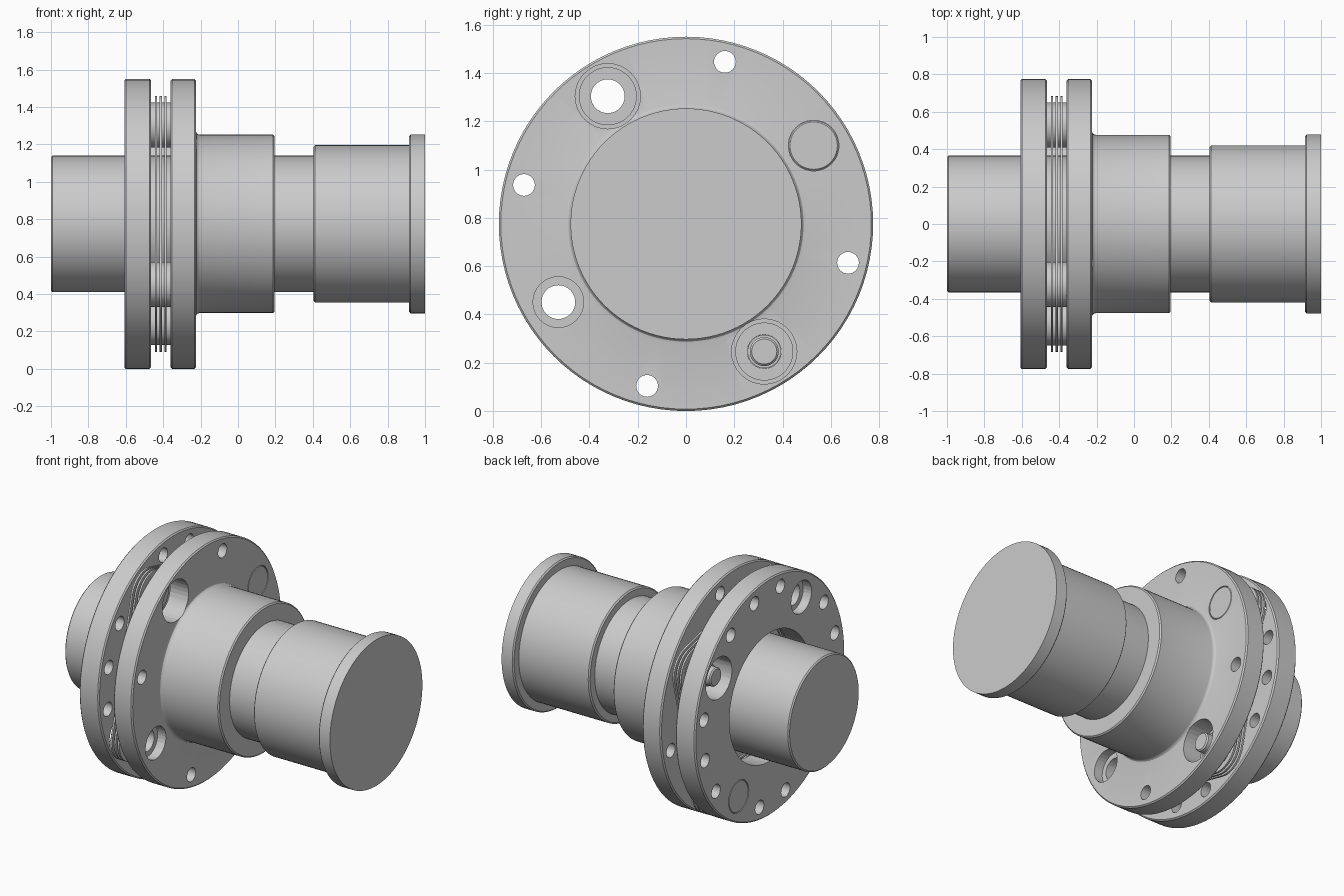
import bpy, bmesh
from math import sin, cos, pi, radians, sqrt

if "Cube" in bpy.data.objects:
    bpy.data.objects.remove(bpy.data.objects["Cube"])

CZ = 0.775                      # height of the main axis (runs along x)
BOLT_R, HOLE_R = 0.62, 0.69     # pitch radii of bolts and small holes
BOLTS = [31.5 + 90 * i for i in range(4)]
XA0, XA1 = -0.608, -0.465       # coupling flange
XB0, XB1 = -0.36, -0.225        # hub flange


def polar(r, deg):
    return r * cos(radians(deg)), r * sin(radians(deg))


def lathe(bm, prof, at=(0, 0), seg=96, closed=False):
    """Revolve (x, radius) points about an x-parallel axis."""
    rings = []
    for x, r in prof:
        n = 1 if r == 0 else seg
        rings.append([bm.verts.new((x, at[0] + r * cos(2 * pi * i / seg),
                                    CZ + at[1] + r * sin(2 * pi * i / seg))) for i in range(n)])
    pairs = list(zip(rings, rings[1:]))
    if closed:
        pairs.append((rings[-1], rings[0]))
    for a, b in pairs:
        for i in range(seg):
            j = (i + 1) % seg
            if len(a) == 1:
                bm.faces.new((a[0], b[i], b[j]))
            elif len(b) == 1:
                bm.faces.new((a[i], b[0], a[j]))
            else:
                bm.faces.new((a[i], b[i], b[j], a[j]))


def finish(bm, name):
    bmesh.ops.recalc_face_normals(bm, faces=bm.faces[:])
    me = bpy.data.meshes.new(name)
    bm.to_mesh(me)
    bm.free()
    ob = bpy.data.objects.new(name, me)
    bpy.context.collection.objects.link(ob)
    return ob


def smooth(ob):
    bpy.ops.object.select_all(action='DESELECT')
    bpy.context.view_layer.objects.active = ob
    ob.select_set(True)
    bpy.ops.object.shade_smooth_by_angle(angle=radians(30))


def turned(name, prof, at=(0, 0), seg=96, closed=False):
    bm = bmesh.new()
    lathe(bm, prof, at, seg, closed)
    ob = finish(bm, name)
    smooth(ob)
    return ob


def cut(ob, cutters):
    """Drill a list of (profile, centre) shapes out of an object."""
    bm = bmesh.new()
    for prof, at in cutters:
        lathe(bm, prof, at, 32)
    tool = finish(bm, "cutter")
    tool.hide_render = True
    mod = ob.modifiers.new("holes", 'BOOLEAN')
    mod.operation, mod.solver, mod.object = 'DIFFERENCE', 'EXACT', tool
    bpy.context.view_layer.objects.active = ob
    bpy.ops.object.modifier_apply(modifier=mod.name)
    bpy.data.objects.remove(tool)
    smooth(ob)


def drill(x0, x1, r):
    return [(x0, 0), (x0, r), (x1, r), (x1, 0)]


def counterbore(xface, xback, depth_x):
    return [(xface, 0), (xface, 0.105), (depth_x, 0.105), (depth_x, 0.07), (xback, 0.07), (xback, 0)]


c = 0.008
# Through shaft
turned("shaft", [(-1, 0), (-1, 0.365 - c), (-1 + c, 0.365), (0.42, 0.365), (0.42, 0)])

# Sleeve and end collar
turned("end_sleeve", [(0.405, 0), (0.405, 0.42 - c), (0.405 + c, 0.421), (0.915, 0.421),
                      (0.915, 0.478 - c), (0.915 + c, 0.478), (1, 0.478), (1, 0)])

# Hub with its flange
fillet = [(XB1 + 0.02 - 0.02 * sin(a), 0.497 - 0.02 * cos(a))
          for a in (pi / 2, pi / 3, pi / 6, 0)]
hub = turned("flanged_hub", [(XB0, 0.36), (XB0, 0.775 - c), (XB0 + c, 0.775), (XB1 - c, 0.775),
                             (XB1, 0.775 - c)] + fillet +
             [(0.195 - c, 0.477), (0.195, 0.477 - c), (0.195, 0.36)], closed=True)

# Coupling flange with clearance bore
flange = turned("coupling_flange", [(XA0, 0.42), (XA0, 0.775 - c), (XA0 + c, 0.775),
                                    (XA1 - c, 0.775), (XA1, 0.775 - c), (XA1, 0.42)], closed=True)

# Holes: each bolt place is a counterbore on one flange, a wide hole on the other
hub_cuts, flange_cuts = [], []
for i, a in enumerate(BOLTS):
    p = polar(BOLT_R, a)
    if i % 2 == 0:
        hub_cuts.append((counterbore(XB1 + 0.1, XB0 - 0.1, XB1 - 0.06), p))
        flange_cuts.append((drill(XA0 - 0.1, XA1 + 0.1, 0.135), p))
    else:
        hub_cuts.append((drill(XB0 - 0.1, XB1 + 0.1, 0.135), p))
        flange_cuts.append((counterbore(XA0 - 0.1, XA1 + 0.1, XA0 + 0.06), p))
    hub_cuts.append((drill(XB0 - 0.1, XB1 + 0.1, 0.045), polar(HOLE_R, a + 45)))
    for d in (22.5, 45, 67.5):
        flange_cuts.append((drill(XA0 - 0.1, XA1 + 0.1, 0.045), polar(HOLE_R, a + d)))
cut(hub, hub_cuts)
cut(flange, flange_cuts)

# Flexible plates: rounded square frames through the four bolt places
LOBE = 0.155
SIDE = BOLT_R * cos(pi / 4) + LOBE
SPLIT = math_split = radians(8.65)


def frame_radius(phi):
    if abs(phi) < SPLIT:
        return BOLT_R * cos(phi) + sqrt(max(0, LOBE ** 2 - (BOLT_R * sin(phi)) ** 2))
    return SIDE / cos(pi / 4 - abs(phi))


for k, xc in enumerate((-0.438, -0.4125, -0.387)):
    bm = bmesh.new()
    loops = []
    for x, outer in ((xc - 0.006, False), (xc - 0.006, True), (xc + 0.006, True), (xc + 0.006, False)):
        ring = []
        for i in range(240):
            phi = radians((i * 1.5) % 90 - 45)
            r = frame_radius(phi) if outer else 0.455
            y, z = polar(r, BOLTS[0] - 45 + i * 1.5)
            ring.append(bm.verts.new((x, y, CZ + z)))
        loops.append(ring)
    for a, b in zip(loops, loops[1:] + loops[:1]):
        for i in range(240):
            j = (i + 1) % 240
            bm.faces.new((a[i], b[i], b[j], a[j]))
    plate = finish(bm, "flex_plate_%d" % (k + 1))
    cut(plate, [(drill(-0.5, -0.3, 0.075), polar(BOLT_R, a)) for a in BOLTS])

# Bushings at every bolt place, bolts in two of them
for i, a in enumerate(BOLTS):
    p = polar(BOLT_R, a)
    turned("bushing_%d" % (i + 1), [(-0.468, 0.07), (-0.468, 0.12), (-0.357, 0.12), (-0.357, 0.07)],
           p, 48, True)
    if i in (0, 3):
        head, tip, step = (XB1, XA0 + 0.02, -1) if i == 0 else (XA0, XB1 - 0.02, 1)
        turned("bolt_%d" % (i + 1), [(head, 0), (head, 0.098), (head + step * 0.006, 0.104),
                                     (head + step * 0.06, 0.104), (head + step * 0.06, 0.069),
                                     (tip - step * 0.05, 0.069), (tip - step * 0.05, 0.06),
                                     (tip - step * 0.008, 0.06), (tip, 0.052), (tip, 0)], p, 48)
